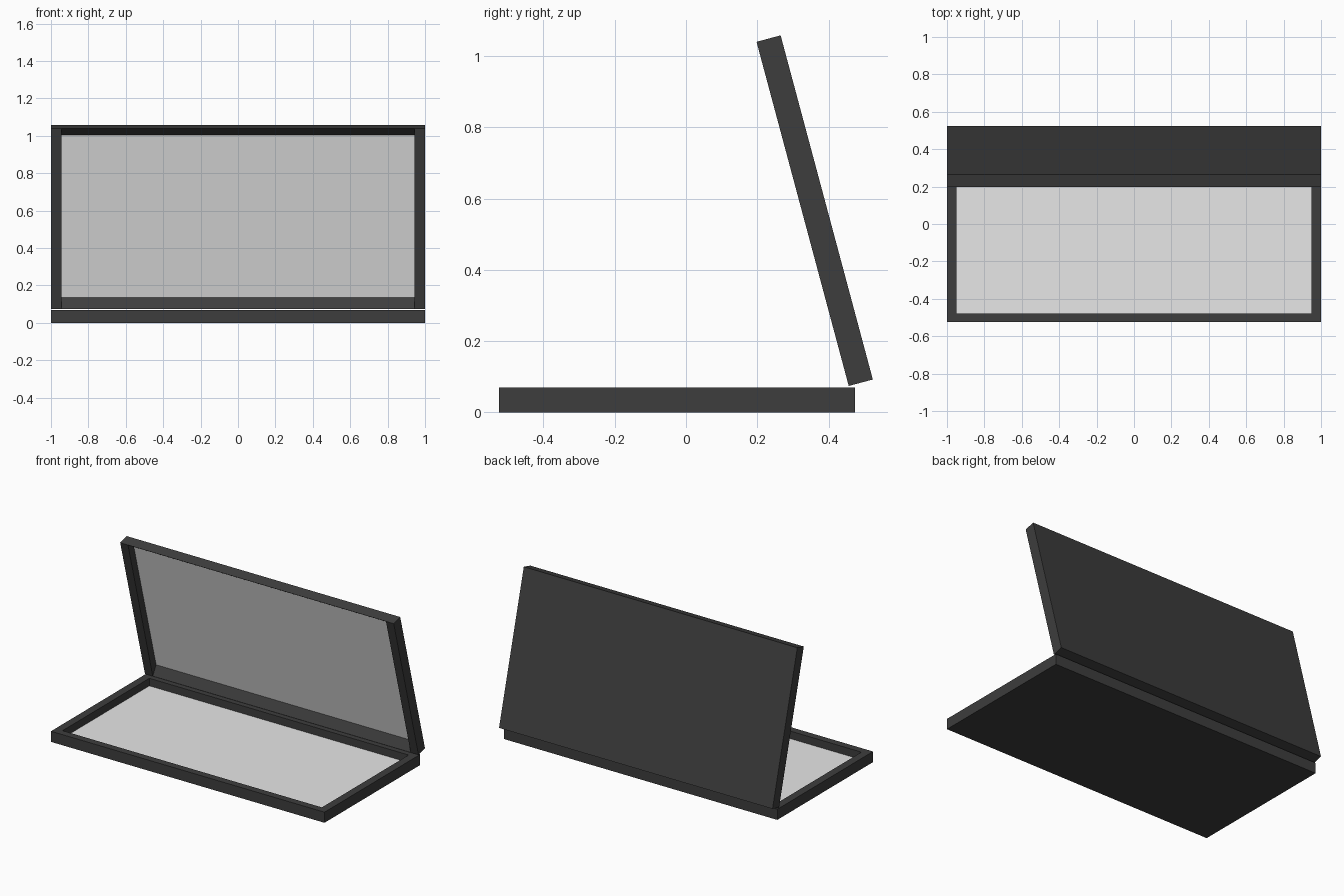
import bpy, bmesh, math

if "Cube" in bpy.data.objects:
    bpy.data.objects.remove(bpy.data.objects["Cube"], do_unlink=True)

LENGTH, WIDTH, HEIGHT, DEPTH = 2.0, 1.0, 0.07, 0.05


def material(name, value):
    mat = bpy.data.materials.new(name)
    mat.use_nodes = True
    colour = (value, value, value, 1)
    mat.diffuse_color = colour
    mat.node_tree.nodes["Principled BSDF"].inputs["Base Color"].default_value = colour
    return mat


dark = material("dark grey casing", 0.047)
light = material("light grey lining", 0.8)


def tray(name, side_rim, end_rim, end_slope):
    """Shallow tray with a recessed lining; end_slope slants the long walls."""
    bm = bmesh.new()

    def ring(inset_x, inset_y, z):
        x, y = LENGTH / 2 - inset_x, WIDTH / 2 - inset_y
        return [bm.verts.new((sx * x, sy * y, z))
                for sx, sy in ((-1, -1), (1, -1), (1, 1), (-1, 1))]

    # Outer wall, rim, inner wall
    rings = [ring(0, 0, 0), ring(0, 0, HEIGHT),
             ring(side_rim, end_rim, HEIGHT),
             ring(side_rim, end_rim + end_slope, HEIGHT - DEPTH)]
    for low, high in zip(rings, rings[1:]):
        for i in range(4):
            j = (i + 1) % 4
            bm.faces.new((low[i], low[j], high[j], high[i]))
    # Underside and lining
    bm.faces.new(rings[0][::-1])
    bm.faces.new(rings[-1]).material_index = 1

    mesh = bpy.data.meshes.new(name)
    bm.to_mesh(mesh)
    bm.free()
    mesh.materials.append(dark)
    mesh.materials.append(light)
    obj = bpy.data.objects.new(name, mesh)
    bpy.context.collection.objects.link(obj)
    return obj


# Base lying flat
base = tray("base_tray", 0.052, 0.047, 0)
base.location = (0, -0.025, 0)

# Lid standing on the back edge, leaning forward
lid = tray("lid_tray", 0.057, 0.001, 0.05)
lid.rotation_euler.x = math.radians(105)
lid.location = (0, 0.395, 0.575)
